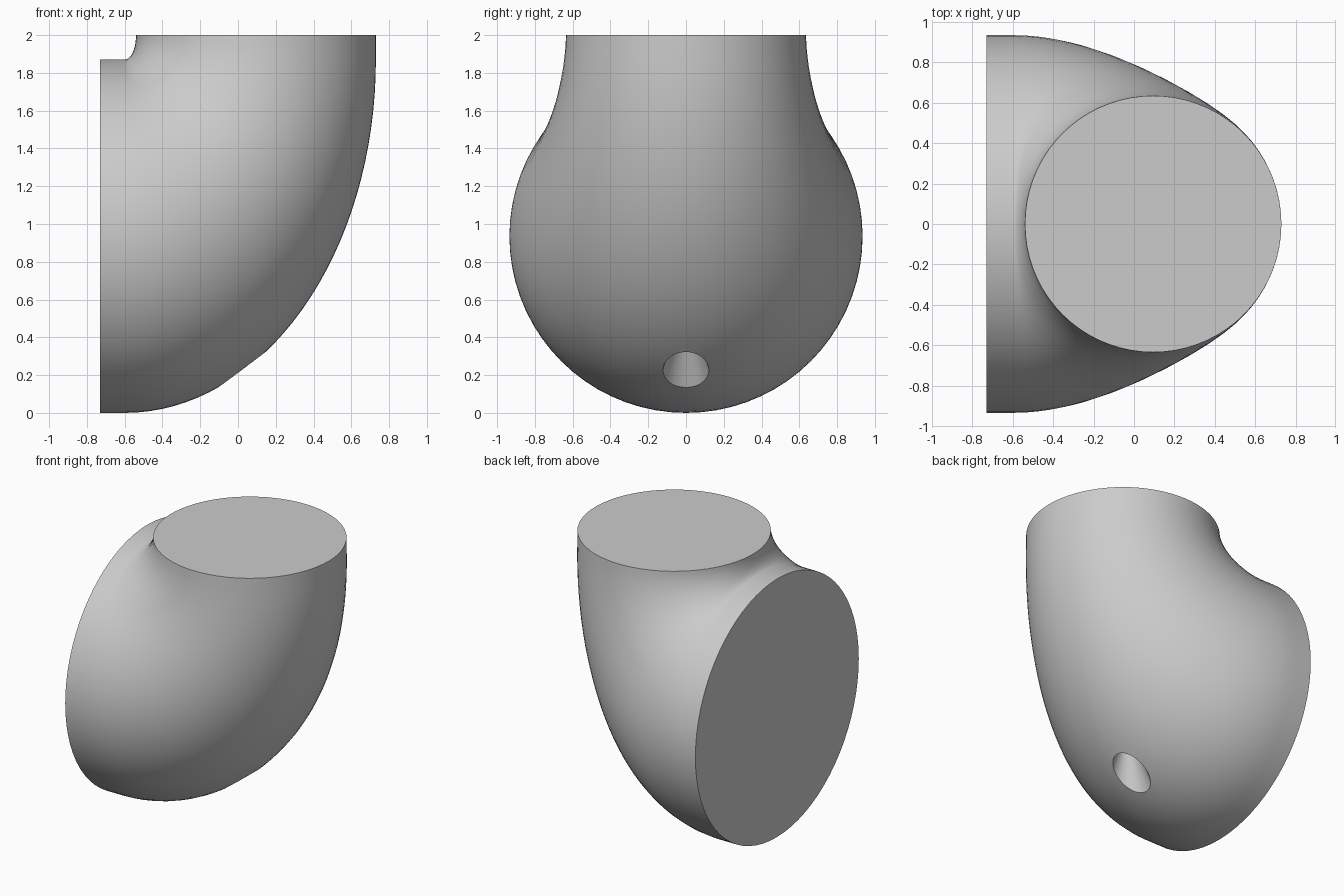
import bpy
import bmesh
from math import sin, cos, pi, radians
from mathutils import Vector

default = bpy.data.objects.get("Cube")
if default:
    bpy.data.objects.remove(default, do_unlink=True)

SIDES = 72
STEPS = 32

# Single plain grey material
grey = bpy.data.materials.new("plain grey")
grey.use_nodes = True
colour = (0.6, 0.6, 0.6, 1)
grey.diffuse_color = colour
grey.node_tree.nodes["Principled BSDF"].inputs["Base Color"].default_value = colour


def make_object(name, bm):
    mesh = bpy.data.meshes.new(name)
    bm.to_mesh(mesh)
    bm.free()
    mesh.materials.append(grey)
    obj = bpy.data.objects.new(name, mesh)
    bpy.context.collection.objects.link(obj)
    return obj


def add_ring(bm, inner, outer):
    """Circle whose diameter runs from the inner bend to the outer bend."""
    centre, half = (inner + outer) / 2, (outer - inner) / 2
    side = Vector((0, half.length, 0))
    angles = [2 * pi * i / SIDES for i in range(SIDES)]
    return [bm.verts.new(centre + half * cos(a) + side * sin(a)) for a in angles]


# Elbow: round sections swept around a tapering quarter bend
sections = [(Vector((-0.73, 0, 1.87)), Vector((-0.73, 0, 0)))]
for i in range(STEPS + 1):
    t = pi / 2 * i / STEPS
    inner = Vector((-0.6 + 0.06 * sin(t), 0, 2 - 0.13 * cos(t)))
    outer = Vector((-0.6 + 1.33 * sin(t), 0, 1.87 - 1.87 * cos(t)))
    sections.append((inner, outer))
sections.append((Vector((-0.54, 0, 2)), Vector((0.73, 0, 2))))

bm = bmesh.new()
rings = [add_ring(bm, *s) for s in sections]
for a, b in zip(rings, rings[1:]):
    for i in range(SIDES):
        j = (i + 1) % SIDES
        bm.faces.new((a[i], a[j], b[j], b[i]))
bm.faces.new(rings[0])
bm.faces.new(rings[-1])
bmesh.ops.remove_doubles(bm, verts=bm.verts, dist=0.0001)
bmesh.ops.recalc_face_normals(bm, faces=bm.faces)
elbow = make_object("elbow_joint", bm)

# Tapered hole in the underside of the bend
bm = bmesh.new()
bmesh.ops.create_cone(bm, cap_ends=True, segments=48,
                      radius1=0.23, radius2=0.005, depth=0.6)
bmesh.ops.translate(bm, verts=bm.verts, vec=(0.055, 0, 0.25))
cutter = make_object("hole_cutter", bm)
cutter.hide_render = True

cut = elbow.modifiers.new("hole", 'BOOLEAN')
cut.operation = 'DIFFERENCE'
cut.solver = 'EXACT'
cut.object = cutter

bpy.ops.object.select_all(action='DESELECT')
elbow.select_set(True)
bpy.context.view_layer.objects.active = elbow
bpy.ops.object.modifier_apply(modifier=cut.name)
bpy.data.objects.remove(cutter, do_unlink=True)
bpy.ops.object.shade_smooth_by_angle(angle=radians(30))
